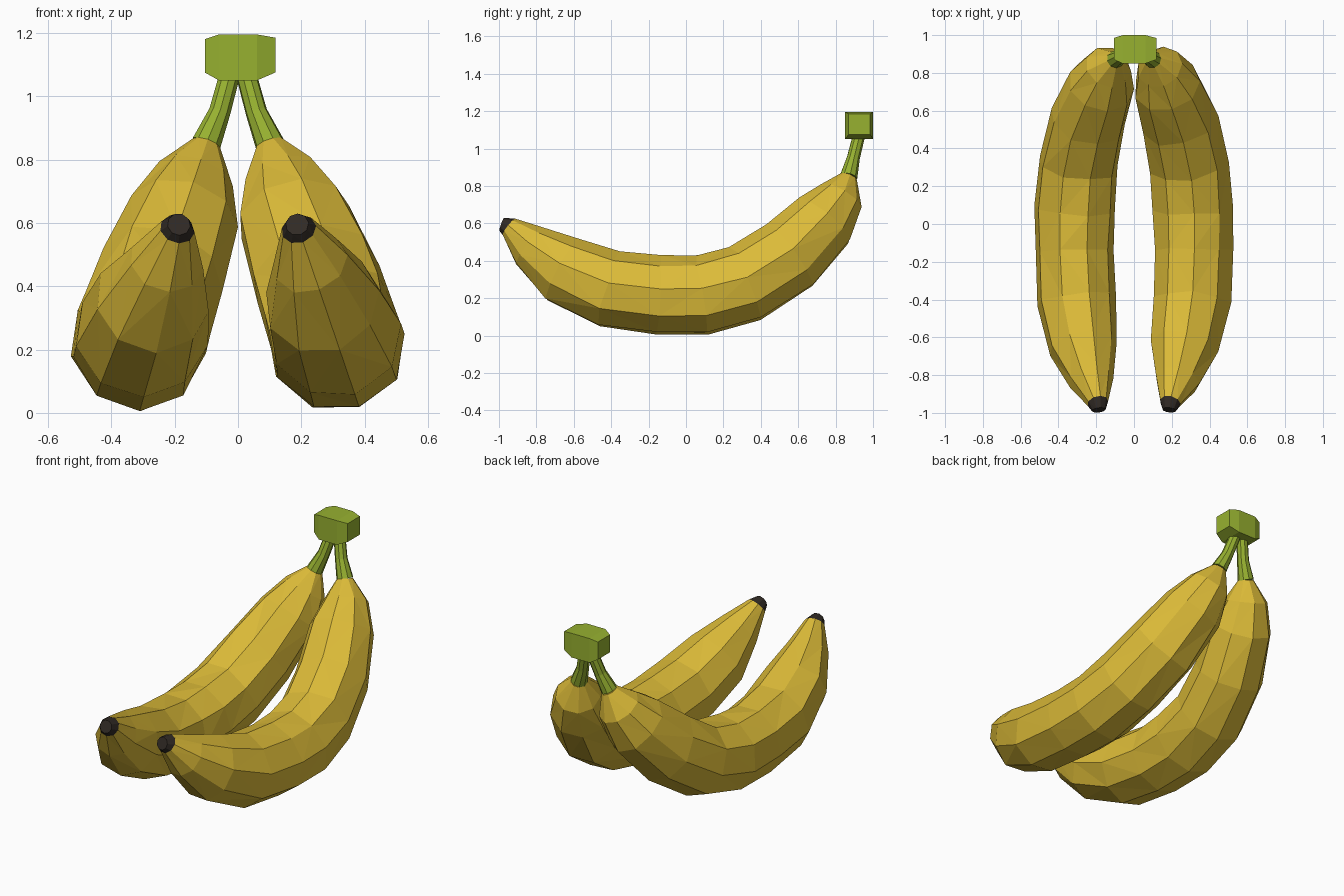
import bpy
import bmesh
import math
import random
from mathutils import Vector

cube = bpy.data.objects.get("Cube")
if cube:
    bpy.data.objects.remove(cube, do_unlink=True)

random.seed(7)
SIDES = 9
LEAN = 0.34     # sideways spread of each fruit per unit of height


def material(name, colour):
    mat = bpy.data.materials.new(name)
    mat.use_nodes = True
    mat.diffuse_color = colour
    bsdf = mat.node_tree.nodes["Principled BSDF"]
    bsdf.inputs["Base Color"].default_value = colour
    bsdf.inputs["Roughness"].default_value = 0.8
    return mat


YELLOW = material("ripe yellow", (0.72, 0.50, 0.04, 1))
GREEN = material("stalk green", (0.31, 0.44, 0.03, 1))
DARK = material("tip brown black", (0.03, 0.023, 0.018, 1))


def bridge(name, rings, mat):
    """Skin a list of equal point rings and cap both ends."""
    bm = bmesh.new()
    loops = [[bm.verts.new(p) for p in ring] for ring in rings]
    count = len(loops[0])
    for a, b in zip(loops, loops[1:]):
        for i in range(count):
            j = (i + 1) % count
            bm.faces.new((a[i], a[j], b[j], b[i]))
    bm.faces.new(loops[0])
    bm.faces.new(loops[-1])
    bmesh.ops.triangulate(bm, faces=[f for f in bm.faces if len(f.verts) == 4])
    bmesh.ops.recalc_face_normals(bm, faces=bm.faces)
    mesh = bpy.data.meshes.new(name)
    bm.to_mesh(mesh)
    bm.free()
    mesh.materials.append(mat)
    obj = bpy.data.objects.new(name, mesh)
    bpy.context.collection.objects.link(obj)
    return obj


def tube_rings(path, side, wobble):
    """Rings square to a path of (centre, radius); inner rings wobble a little."""
    across = Vector((side, 0, side * side * LEAN)).normalized()
    rings = []
    last = len(path) - 1
    for k, (centre, radius) in enumerate(path):
        tangent = (path[min(k + 1, last)][0] - path[max(k - 1, 0)][0]).normalized()
        u = (across - tangent * across.dot(tangent)).normalized()
        v = tangent.cross(u)
        amount = wobble if 1 < k < last - 1 else 0
        ring = []
        for i in range(SIDES):
            angle = math.tau * (i + 0.25) / SIDES
            r = radius * (1.02 + random.uniform(-amount, amount))
            slide = random.uniform(-amount, amount) * radius * 1.5
            ring.append(centre + u * r * math.cos(angle)
                        + v * r * math.sin(angle) + tangent * slide)
        rings.append(ring)
    return rings


# Fruit spine from dark tip to neck: (y, z, radius)
SPINE = [(-0.985, 0.595, 0.036), (-0.945, 0.58, 0.055), (-0.83, 0.475, 0.118),
         (-0.66, 0.355, 0.182), (-0.415, 0.25, 0.207), (-0.14, 0.217, 0.208),
         (0.08, 0.22, 0.211), (0.32, 0.28, 0.211), (0.55, 0.425, 0.204),
         (0.735, 0.62, 0.176), (0.83, 0.745, 0.122), (0.87, 0.85, 0.045)]

for label, side in (("left", 1), ("right", -1)):
    path = [(Vector((side * (0.1 + LEAN * (0.85 - z)), y, z)), r)
            for y, z, r in SPINE]
    rings = tube_rings(path, side, 0.035)
    bridge(label + "_banana_tip", rings[:2], DARK)
    bridge(label + "_banana_body", rings[1:], YELLOW)

    # Stalk from the neck up into the crown
    stalk = [(path[-1][0], 0.046),
             (Vector((side * 0.058, 0.895, 0.95)), 0.034),
             (Vector((side * 0.02, 0.93, 1.09)), 0.032)]
    bridge(label + "_stalk", tube_rings(stalk, side, 0), GREEN)

# Chunky crown with tapered ends: (x, front, back, bottom, top)
SECTIONS = [(-0.105, 0.87, 0.985, 1.075, 1.18), (-0.06, 0.85, 1.0, 1.05, 1.195),
            (0.06, 0.85, 1.0, 1.05, 1.195), (0.118, 0.87, 0.985, 1.075, 1.185)]
bridge("crown", [[Vector((x, f, b)), Vector((x, k, b)),
                  Vector((x, k, t)), Vector((x, f, t))]
                 for x, f, k, b, t in SECTIONS], GREEN)
